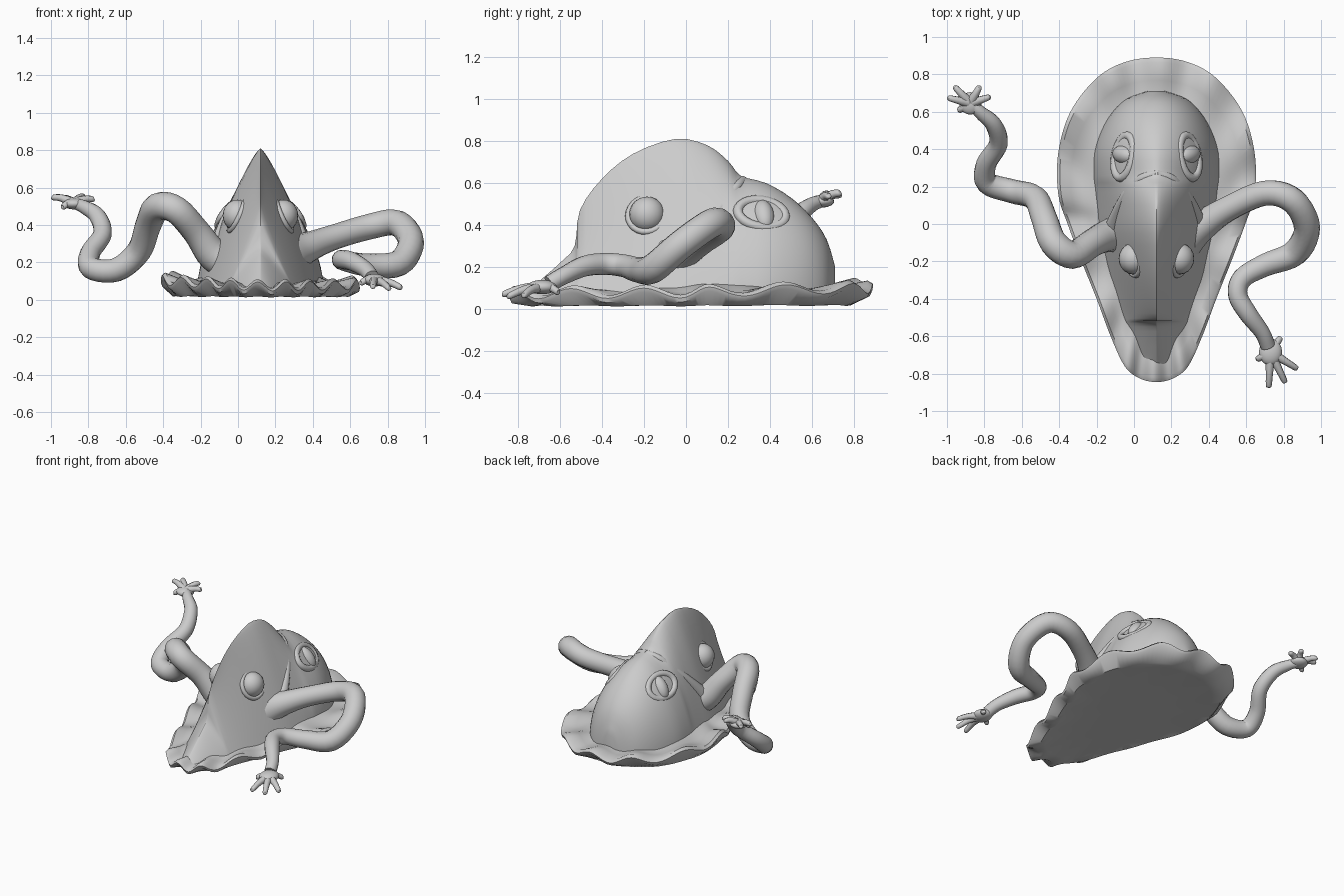
import bpy, bmesh, math
from mathutils import Vector, Matrix

if "Cube" in bpy.data.objects:
    bpy.data.objects.remove(bpy.data.objects["Cube"])

CX = 0.12  # centre line of the body


def smooth_path(pts, steps):
    """Catmull-Rom samples through tuples of any length."""
    out, n = [], len(pts)
    for i in range(n - 1):
        a, b, c, d = pts[max(i - 1, 0)], pts[i], pts[i + 1], pts[min(i + 2, n - 1)]
        for s in range(steps):
            t = s / steps
            out.append(tuple(0.5 * (2 * q + (r - p) * t + (2 * p - 5 * q + 4 * r - e) * t * t
                                    + (3 * q - p - 3 * r + e) * t ** 3)
                             for p, q, r, e in zip(a, b, c, d)))
    out.append(tuple(pts[-1]))
    return out


def finish(name, mesh, angle=50):
    ob = bpy.data.objects.new(name, mesh)
    bpy.context.collection.objects.link(ob)
    bpy.ops.object.select_all(action='DESELECT')
    ob.select_set(True)
    bpy.context.view_layer.objects.active = ob
    bpy.ops.object.shade_smooth_by_angle(angle=math.radians(angle))
    return ob


def from_rings(name, rings, closed, caps=True):
    """Skin consecutive rings of points."""
    bm = bmesh.new()
    vr = [[bm.verts.new(p) for p in r] for r in rings]
    n = len(rings[0])
    for a, b in zip(vr, vr[1:]):
        for i in range(n if closed else n - 1):
            j = (i + 1) % n
            bm.faces.new((a[i], a[j], b[j], b[i]))
    if caps:
        bm.faces.new(vr[0])
        bm.faces.new(vr[-1])
    bmesh.ops.recalc_face_normals(bm, faces=bm.faces)
    mesh = bpy.data.meshes.new(name)
    bm.to_mesh(mesh)
    bm.free()
    return finish(name, mesh)


def tube(name, pts, sides=14, steps=5):
    """Tapered tube through (x, y, z, radius) points."""
    s = smooth_path(pts, steps)
    cen = [Vector(p[:3]) for p in s]
    rings, up = [], Vector((0.1, 0.2, 1))
    for i, c in enumerate(cen):
        tan = (cen[min(i + 1, len(cen) - 1)] - cen[max(i - 1, 0)]).normalized()
        u = (up - tan * up.dot(tan)).normalized()
        up, v = u, tan.cross(u)
        rings.append([c + s[i][3] * (u * math.cos(k * math.tau / sides) + v * math.sin(k * math.tau / sides))
                      for k in range(sides)])
    return from_rings(name, rings, True)


def ball(name, loc, scale, rot=None):
    bm = bmesh.new()
    bmesh.ops.create_uvsphere(bm, u_segments=20, v_segments=12, radius=1)
    m = Matrix.Translation(loc) @ (rot or Matrix.Identity(4)) @ Matrix.Diagonal((*scale, 1))
    bmesh.ops.transform(bm, matrix=m, verts=bm.verts)
    mesh = bpy.data.meshes.new(name)
    bm.to_mesh(mesh)
    bm.free()
    return finish(name, mesh)


def eyelid(name, loc, normal, ra, rb, thick):
    """Oval ring facing along normal, long axis roughly along y."""
    n = Vector(normal).normalized()
    a = (Vector((0, 1, 0)) - n * n.y).normalized()
    b = n.cross(a)
    rings = []
    for i in range(25):
        t = i * math.tau / 24
        out = a * math.cos(t) + b * math.sin(t)
        c = Vector(loc) + a * ra * math.cos(t) + b * rb * math.sin(t)
        rings.append([c + thick * (out * math.cos(k * math.tau / 8) + n * math.sin(k * math.tau / 8))
                      for k in range(8)])
    return from_rings(name, rings, True, caps=False)


# Body: arched sections along y as (y, half width, height, power p, power q)
stations = [(-.77, .05, .07, 1.2, .8), (-.69, .09, .14, 1.2, .8), (-.6, .14, .22, 1.1, .85),
            (-.53, .175, .3, 1.1, .9), (-.505, .185, .47, 1, 1.15), (-.4, .22, .62, 1, 1.1),
            (-.25, .265, .74, 1, .95), (-.05, .315, .81, 1.03, .8), (.1, .335, .78, 1.1, .75),
            (.2, .34, .705, 1.3, .7), (.26, .34, .635, 1.6, .65), (.38, .335, .6, 1.7, .6),
            (.5, .295, .53, 1.85, .55), (.6, .235, .435, 2, .5), (.67, .16, .33, 2, .5),
            (.71, .05, .2, 2, .5)]
M = 14
rings = []
for y, w, h, p, q in smooth_path(stations, 3):
    half = []
    for i in range(M + 1):
        t = math.sin(i / M * math.pi / 2)
        half.append((w * max(0, 1 - t ** p) ** q, .05 + (h - .05) * t))
    rings.append([(CX - x, y, z) for x, z in half] + [(CX + x, y, z) for x, z in half[-2::-1]])
from_rings("body", rings, False)

# Wavy skirt with flat sole; outline is extended past both ends so the tips stay round
half = smooth_path([(-.17, .865), (0, .89), (.17, .865), (.32, .78), (.46, .6), (.525, .38), (.525, .16),
                    (.475, 0), (.40, -.2), (.32, -.4), (.245, -.6), (.17, -.76), (.09, -.825), (0, -.845),
                    (-.09, -.825)], 7)[7:-7]
outline = half + [(-x, y) for x, y in half[-2:0:-1]]


def skirt_ring(scale, z, wave):
    n, r = len(outline), []
    for i, (x, y) in enumerate(outline):
        lift = wave * (.03 * max(0, y) + .06 * max(0, -x) + .015 * max(0, x))
        r.append((CX + x * scale, .02 + (y - .02) * scale,
                  z + lift + wave * .024 * math.sin(i / n * math.tau * 14 + 1)))
    return r


from_rings("skirt", [skirt_ring(.45, .032, 0), skirt_ring(.8, .025, 0), skirt_ring(.88, .015, .1),
                     skirt_ring(.99, .05, 1), skirt_ring(1, .07, 1), skirt_ring(.97, .085, 1),
                     skirt_ring(.86, .08, .7), skirt_ring(.74, .085, .2), skirt_ring(.6, .12, 0)], True)

# Eyes, eyelids and hood fold, both sides
for side, s in (("left", -1), ("right", 1)):
    ball(f"front_eye_{side}", (CX + s * .122, -.185, .45), (.08, .085, .085))
    eyelid(f"front_eyelid_{side}", (CX + s * .125, -.185, .45), (s * .85, -.15, .4), .09, .09, .016)
    n = Vector((s * .8, .2, .6))
    rot = n.to_track_quat('Z', 'Y').to_matrix().to_4x4()
    ball(f"rear_eye_{side}", (CX + s * .172, .37, .445), (.05, .085, .05), rot)
    eyelid(f"rear_eyelid_{side}", (CX + s * .172, .36, .453), n, .115, .08, .024)
    tube(f"hood_fold_{side}", [(CX, .27, .61, .025), (CX + s * .08, .24, .58, .026),
                               (CX + s * .15, .17, .49, .028), (CX + s * .195, .09, .4, .032),
                               (CX + s * .22, 0, .29, .05)], 10)

# Arms
tube("right_arm", [(.28, -.06, .24, .12), (.36, -.01, .275, .085), (.5, .08, .33, .068), (.7, .165, .39, .068),
                   (.85, .125, .41, .07), (.925, -.02, .31, .07), (.86, -.155, .195, .07),
                   (.7, -.22, .185, .062), (.58, -.29, .205, .055), (.555, -.38, .215, .052),
                   (.61, -.48, .205, .05), (.685, -.58, .16, .042), (.715, -.65, .12, .04)])
tube("left_arm", [(-.02, -.05, .2, .12), (-.13, -.06, .24, .09), (-.22, -.1, .36, .075), (-.33, -.165, .48, .075),
                  (-.43, -.1, .495, .075), (-.48, .03, .4, .07), (-.53, .14, .26, .066),
                  (-.65, .175, .16, .064), (-.785, .22, .17, .06), (-.79, .32, .25, .054),
                  (-.725, .43, .35, .05), (-.75, .53, .445, .045), (-.82, .595, .495, .036),
                  (-.86, .635, .51, .03)])

# Hands: palm and five fingers each
hands = {"right": ((.73, -.685, .105), (.062, .072, .034),
                   [(.72, -.875, .07), (.81, -.85, .06), (.875, -.775, .065), (.785, -.605, .08), (.655, -.725, .09)]),
         "left": ((-.875, .645, .513), (.06, .06, .03),
                  [(-.995, .675, .55), (-.96, .735, .545), (-.825, .735, .555), (-.77, .68, .54), (-.94, .605, .495)])}
for side, (palm, size, tips) in hands.items():
    ball(f"{side}_palm", palm, size)
    c = Vector(palm)
    for i, tip in enumerate(tips):
        t = Vector(tip)
        mid = c.lerp(t, .55) + Vector((0, 0, .01))
        tube(f"{side}_finger_{i + 1}", [(*c, .03), (*mid, .02), (*c.lerp(t, .93), .016), (*t, .008)], 8, 3)
